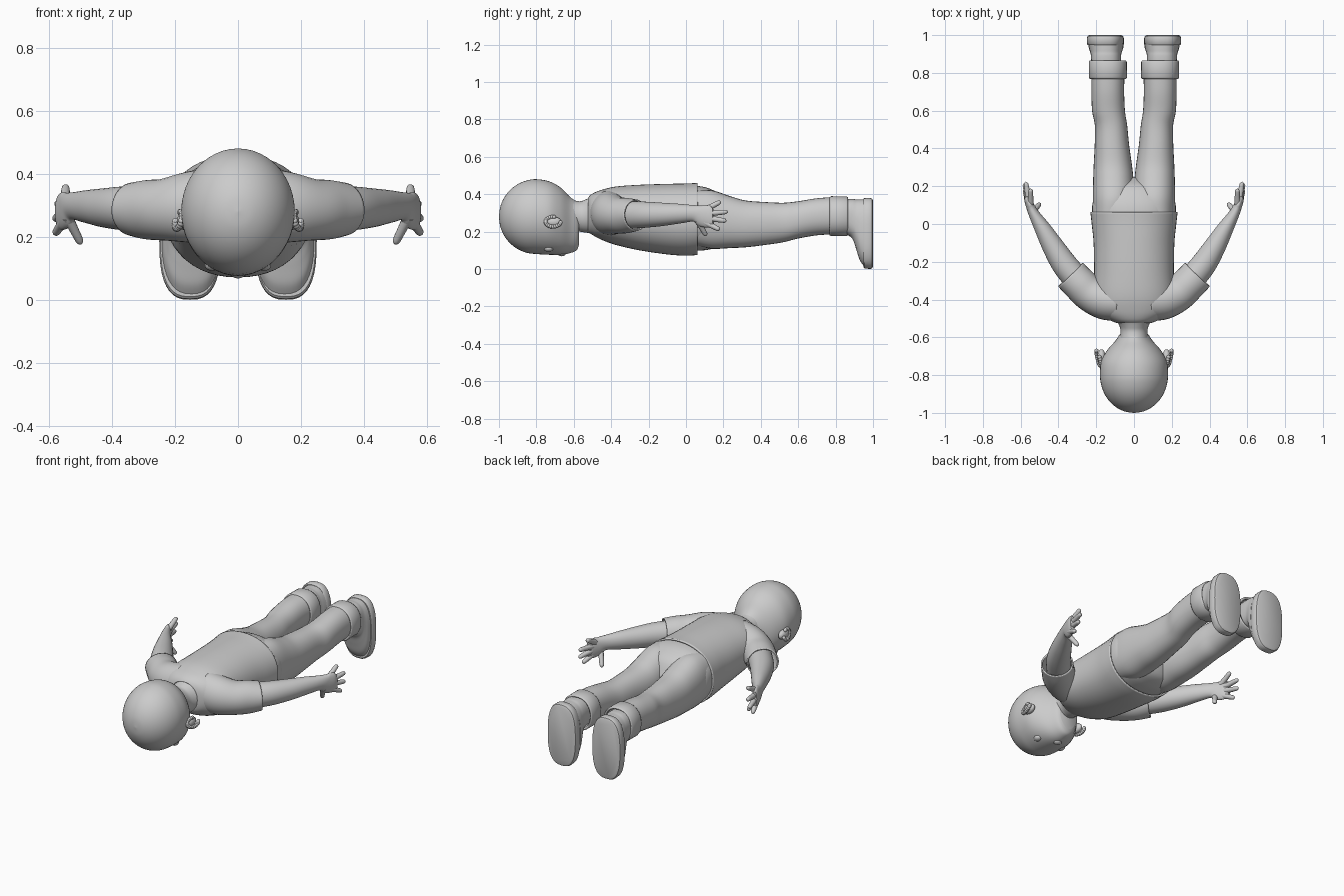
import bpy
import bmesh
from math import sin, cos, pi, copysign
from mathutils import Vector

old = bpy.data.objects.get("Cube")
if old:
    bpy.data.objects.remove(old, do_unlink=True)

GREY = (0.6, 0.6, 0.6, 1)
clay = bpy.data.materials.new("plain grey")
clay.use_nodes = True
clay.diffuse_color = GREY
clay.node_tree.nodes["Principled BSDF"].inputs["Base Color"].default_value = GREY


def finish(name, bm, mirror=False, wall=0, angle=40):
    bmesh.ops.recalc_face_normals(bm, faces=bm.faces)
    mesh = bpy.data.meshes.new(name)
    bm.to_mesh(mesh)
    bm.free()
    mesh.materials.append(clay)
    ob = bpy.data.objects.new(name, mesh)
    bpy.context.collection.objects.link(ob)
    bpy.ops.object.select_all(action="DESELECT")
    ob.select_set(True)
    bpy.context.view_layer.objects.active = ob
    bpy.ops.object.shade_smooth_by_angle(angle=angle * pi / 180)
    if wall:
        mod = ob.modifiers.new("cloth thickness", "SOLIDIFY")
        mod.thickness = wall
        mod.offset = -1
    if mirror:
        mod = ob.modifiers.new("other side", "MIRROR")
        mod.use_mirror_merge = False
    return ob


def smooth_rows(rows, steps):
    """Catmull-Rom interpolation of rows of numbers."""
    rows = [Vector(r) for r in rows]
    out = []
    for i in range(len(rows) - 1):
        a, b, c, d = rows[max(i - 1, 0)], rows[i], rows[i + 1], rows[min(i + 2, len(rows) - 1)]
        for s in range(steps):
            t = s / steps
            out.append(b + (c - a) * (t / 2) + (a * 2 - b * 5 + c * 4 - d) * (t * t / 2)
                       + (b * 3 - a - c * 3 + d) * (t ** 3 / 2))
    return out + [rows[-1]]


def loft(name, rows, steps=5, sides=32, power=2.0, fixed=False, mirror=False, wall=0, caps=True):
    """Skin rings (x, y, z, half width, half height) along a path."""
    rows = smooth_rows(rows, steps)
    bm = bmesh.new()
    rings = []
    for i, row in enumerate(rows):
        p = Vector(row[:3])
        step = Vector(rows[min(i + 1, len(rows) - 1)][:3]) - Vector(rows[max(i - 1, 0)][:3])
        along = Vector((0, 1, 0)) if fixed else step.normalized()
        side = along.cross(Vector((0, 0, 1))).normalized()
        up = side.cross(along)
        ring = []
        for k in range(sides):
            c, s = cos(2 * pi * k / sides), sin(2 * pi * k / sides)
            u = copysign(abs(c) ** (2 / power), c) * row[3]
            v = copysign(abs(s) ** (2 / power), s) * row[4]
            ring.append(bm.verts.new(p + side * u + up * v))
        rings.append(ring)
    for a, b in zip(rings, rings[1:]):
        for k in range(sides):
            j = (k + 1) % sides
            bm.faces.new((a[k], a[j], b[j], b[k]))
    if caps:
        bm.faces.new(rings[0])
        bm.faces.new(rings[-1])
    return finish(name, bm, mirror, wall)


def spans(rows, x=0):
    """Turn (y, low z, high z, half width) into loft rows."""
    return [(x, y, (lo + hi) / 2, w, (hi - lo) / 2) for y, lo, hi, w in rows]


def ball(name, at, size, mirror=False):
    bm = bmesh.new()
    bmesh.ops.create_uvsphere(bm, u_segments=24, v_segments=14, radius=1)
    bmesh.ops.scale(bm, vec=size, verts=bm.verts)
    bmesh.ops.translate(bm, vec=at, verts=bm.verts)
    return finish(name, bm, mirror)


# Head, rounded skull first, then the tapering jaw
skull = []
for i in range(1, 7):
    a = i * pi / 12
    skull.append((-0.8 - 0.2 * cos(a), 0.28 - 0.2 * sin(a), 0.28 + 0.2 * sin(a), 0.18 * sin(a)))
skull.insert(0, (-1.0, 0.279, 0.281, 0.001))
jaw = [(-0.73, 0.076, 0.468, 0.174), (-0.67, 0.076, 0.435, 0.143),
       (-0.62, 0.085, 0.385, 0.1), (-0.585, 0.1, 0.36, 0.076), (-0.572, 0.13, 0.34, 0.06)]
loft("head", spans(skull + jaw), sides=48, fixed=True)
ball("nose", (0, -0.665, 0.086), (0.025, 0.024, 0.018))
ball("eye", (0.083, -0.735, 0.11), (0.022, 0.026, 0.018), True)

# Ears, a flat lobe with a rolled rim
ball("ear_lobe", (0.172, -0.705, 0.25), (0.022, 0.042, 0.028), True)
rim = []
for i in range(17):
    a = pi * (0.15 + 1.5 * i / 16)
    rim.append(Vector((0.188 - 0.012 * sin(a), -0.71 - 0.04 * sin(a - 0.6), 0.252 + 0.026 * cos(a - 0.6))))
bm = bmesh.new()
for p in rim:
    made = bmesh.ops.create_icosphere(bm, subdivisions=2, radius=0.011)
    bmesh.ops.translate(bm, vec=p, verts=made["verts"])
finish("ear_rim", bm, True, angle=60)

# Neck
loft("neck", spans([(-0.64, 0.2, 0.38, 0.08), (-0.575, 0.2, 0.362, 0.071),
                    (-0.54, 0.195, 0.37, 0.077), (-0.5, 0.19, 0.39, 0.1)]), fixed=True)

# Shirt body and sleeves
loft("shirt", spans([(-0.525, 0.198, 0.38, 0.09), (-0.505, 0.185, 0.4, 0.135),
                     (-0.46, 0.16, 0.42, 0.19), (-0.38, 0.13, 0.44, 0.212),
                     (-0.25, 0.1, 0.45, 0.211), (-0.1, 0.078, 0.455, 0.214),
                     (0, 0.071, 0.457, 0.224), (0.062, 0.075, 0.46, 0.231)]),
     sides=48, power=2.15, fixed=True, wall=0.01, caps=False)
loft("sleeve", [(0.08, -0.41, 0.3, 0.105, 0.12), (0.16, -0.402, 0.293, 0.102, 0.112),
                (0.235, -0.365, 0.286, 0.096, 0.098), (0.29, -0.315, 0.286, 0.092, 0.094),
                (0.336, -0.268, 0.288, 0.091, 0.084)],
     mirror=True, wall=0.008, caps=False)

# Arms and palms
loft("arm", [(0.27, -0.33, 0.288, 0.07, 0.075), (0.36, -0.225, 0.29, 0.068, 0.07),
             (0.425, -0.125, 0.292, 0.058, 0.062), (0.48, -0.03, 0.296, 0.044, 0.052),
             (0.525, 0.045, 0.297, 0.03, 0.044), (0.545, 0.085, 0.285, 0.024, 0.058),
             (0.562, 0.125, 0.28, 0.019, 0.058), (0.57, 0.145, 0.28, 0.012, 0.045)], mirror=True)

# Fingers and thumb fan out from the palm, each with a rounded tip
fingers = {
    "index_finger": ((0.548, 0.105, 0.318), (0.547, 0.185, 0.36)),
    "middle_finger": ((0.555, 0.115, 0.296), (0.573, 0.222, 0.306)),
    "ring_finger": ((0.556, 0.115, 0.272), (0.58, 0.215, 0.257)),
    "little_finger": ((0.553, 0.1, 0.25), (0.58, 0.18, 0.21)),
    "thumb": ((0.54, 0.06, 0.262), (0.498, 0.108, 0.178)),
}
for name, (base, tip) in fingers.items():
    base, tip = Vector(base), Vector(tip)
    rows = [(*base.lerp(tip, t), r, r) for t, r in
            ((0, 0.017), (0.45, 0.0145), (0.85, 0.0125), (0.96, 0.009), (1.02, 0.001))]
    loft(name, rows, steps=3, sides=14, mirror=True)

# Trousers: seat, two legs, turned-up cuffs
loft("trouser_seat", spans([(-0.02, 0.1, 0.44, 0.215), (0.06, 0.098, 0.444, 0.222),
                            (0.13, 0.105, 0.428, 0.212), (0.2, 0.13, 0.385, 0.15),
                            (0.245, 0.2, 0.3, 0.04)]), sides=48, power=2.3, fixed=True)
leg = [(0.06, 0.125, 0.42, 0.02, 0.215), (0.14, 0.108, 0.42, 0.0, 0.218),
       (0.24, 0.112, 0.388, 0.003, 0.216), (0.32, 0.116, 0.366, 0.012, 0.213),
       (0.42, 0.128, 0.358, 0.026, 0.208), (0.52, 0.143, 0.354, 0.036, 0.207),
       (0.6, 0.163, 0.362, 0.048, 0.222), (0.7, 0.18, 0.378, 0.052, 0.225),
       (0.8, 0.186, 0.385, 0.05, 0.225)]
loft("trouser_leg", [((a + b) / 2, y, (lo + hi) / 2, (b - a) / 2, (hi - lo) / 2)
                     for y, lo, hi, a, b in leg], fixed=True, power=2.2, mirror=True)
loft("trouser_cuff", [(0.138, y, 0.282, w, w + 0.006) for y, w in
                      ((0.768, 0.096), (0.776, 0.101), (0.858, 0.1), (0.866, 0.096))],
     steps=1, fixed=True, power=2.2, mirror=True, wall=0.012, caps=False)

# Boots: upper sweeping out to the toe, then a rounded sole
loft("boot_upper", spans([(0.83, 0.19, 0.372, 0.078), (0.87, 0.178, 0.374, 0.079),
                          (0.893, 0.155, 0.374, 0.08), (0.91, 0.105, 0.372, 0.084),
                          (0.928, 0.05, 0.372, 0.09), (0.95, 0.016, 0.372, 0.094)], 0.148),
     sides=40, power=2.5, fixed=True, mirror=True)
loft("boot_sole", spans([(0.948, 0.01, 0.374, 0.094), (0.954, 0.003, 0.379, 0.098),
                         (0.985, 0.0, 0.38, 0.098), (0.995, 0.004, 0.376, 0.094),
                         (1.0, 0.014, 0.366, 0.084)], 0.152),
     steps=1, sides=40, power=2.7, fixed=True, mirror=True)
